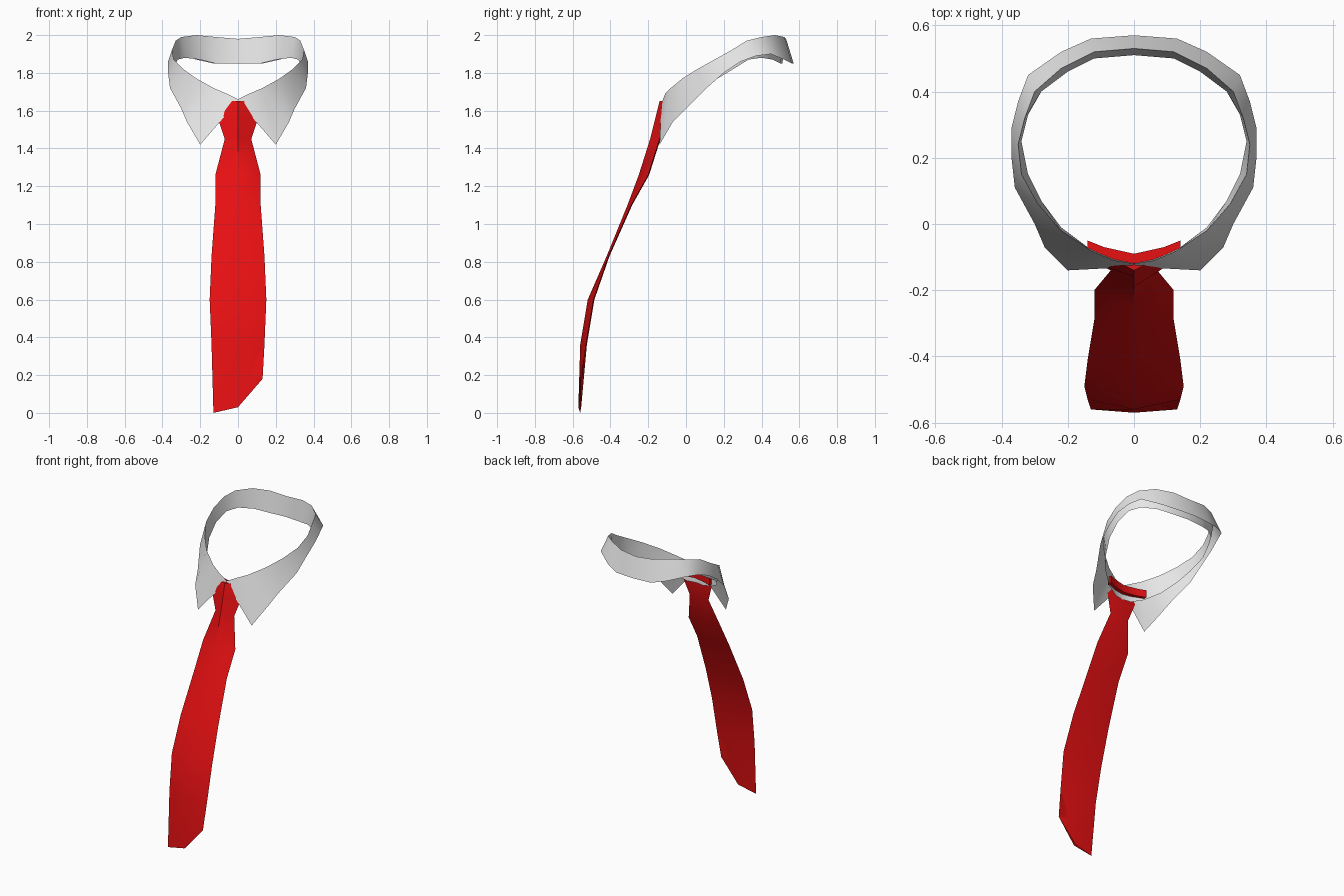
import bpy
import bmesh
from math import radians

# Remove the default cube only
default_cube = bpy.data.objects.get("Cube")
if default_cube:
    bpy.data.objects.remove(default_cube, do_unlink=True)


def make_material(name, colour):
    material = bpy.data.materials.new(name)
    material.use_nodes = True
    material.diffuse_color = colour
    material.node_tree.nodes["Principled BSDF"].inputs["Base Color"].default_value = colour
    return material


def loft(name, rows, material, closed=False, caps=False, mirrored=False, angle=40):
    """Skin a surface through rows of points that all have the same length."""
    bm = bmesh.new()
    rings = [[bm.verts.new(point) for point in row] for row in rows]
    count = len(rings[0])
    for ring, following in zip(rings, rings[1:]):
        for i in range(count if closed else count - 1):
            j = (i + 1) % count
            bm.faces.new((ring[i], following[i], following[j], ring[j]))
    if caps:
        bm.faces.new(rings[0])
        bm.faces.new(list(reversed(rings[-1])))
    if closed:
        bmesh.ops.recalc_face_normals(bm, faces=bm.faces)
    mesh = bpy.data.meshes.new(name)
    bm.to_mesh(mesh)
    bm.free()
    mesh.materials.append(material)
    part = bpy.data.objects.new(name, mesh)
    bpy.context.collection.objects.link(part)
    if mirrored:
        mirror = part.modifiers.new("Mirror", "MIRROR")
        mirror.use_axis[0] = True
        mirror.merge_threshold = 0.002
    bpy.ops.object.select_all(action="DESELECT")
    part.select_set(True)
    bpy.context.view_layer.objects.active = part
    bpy.ops.object.shade_smooth_by_angle(angle=radians(angle))
    return part


white = make_material("white_cloth", (0.8, 0.8, 0.8, 1))
red = make_material("red_silk", (0.8, 0.005, 0.006, 1))

# Collar: three edges, each running from the back centre to the front centre
stand_edge = [
    (0, .51, 1.85), (.12, .5, 1.85), (.2, .46, 1.87), (.28, .4, 1.88),
    (.32, .33, 1.87), (.34, .25, 1.82), (.32, .15, 1.76), (.28, .07, 1.7),
    (.22, -.01, 1.64), (.14, -.07, 1.59), (.06, -.1, 1.56), (0, -.11, 1.56)]
fold_edge = [
    (0, .53, 1.98), (.12, .52, 1.99), (.22, .47, 2), (.3, .4, 1.99),
    (.33, .32, 1.97), (.35, .24, 1.92), (.34, .15, 1.87), (.29, .06, 1.82),
    (.22, -.02, 1.77), (.13, -.08, 1.72), (.06, -.11, 1.69), (0, -.12, 1.66)]
flap_edge = [
    (0, .57, 1.85), (.13, .56, 1.85), (.22, .52, 1.87), (.32, .45, 1.9),
    (.35, .37, 1.89), (.37, .29, 1.86), (.37, .2, 1.8), (.36, .11, 1.72),
    (.3, 0, 1.61), (.27, -.07, 1.54), (.2, -.14, 1.42), (.01, -.13, 1.64)]
# The row order turns the stand inwards and the flap outwards
collar_rows = [[stand, fold, flap]
               for stand, fold, flap in zip(stand_edge, fold_edge, flap_edge)]
loft("collar", collar_rows, white, mirrored=True, angle=60)


def tie_section(half_width, ridge_y, edge_y, left_z, middle_z, right_z):
    """Flat section with a shallow ridge down the front."""
    return [(half_width, edge_y, left_z), (0, ridge_y, middle_z),
            (-half_width, edge_y, right_z), (0, edge_y + .005, middle_z)]


# Knot and blade: height, half width, ridge depth, edge depth
tie_profile = [
    (1.65, .04, -.14, -.12), (1.57, .11, -.16, -.12), (1.45, .07, -.19, -.14),
    (1.26, .12, -.25, -.2), (1.1, .12, -.31, -.29), (.83, .14, -.42, -.41),
    (.6, .15, -.52, -.49), (.36, .14, -.56, -.53)]
tie_rows = [tie_section(width, ridge, edge, z, z, z)
            for z, width, ridge, edge in tie_profile]
# Slanted lower end
tie_rows.append(tie_section(.13, -.57, -.56, .18, .03, 0))
loft("necktie", tie_rows, red, closed=True, caps=True)

# Short band of the tie that wraps inside the collar behind the knot
band_path = [(-.14, -.05), (-.09, -.07), (0, -.09), (.09, -.07), (.14, -.05)]
low, high, depth = 1.6, 1.65, .03
band_rows = [[(x, y, low), (x, y, high), (x, y - depth, high), (x, y - depth, low)]
             for x, y in band_path]
loft("neck_band", band_rows, red, closed=True, caps=True)
